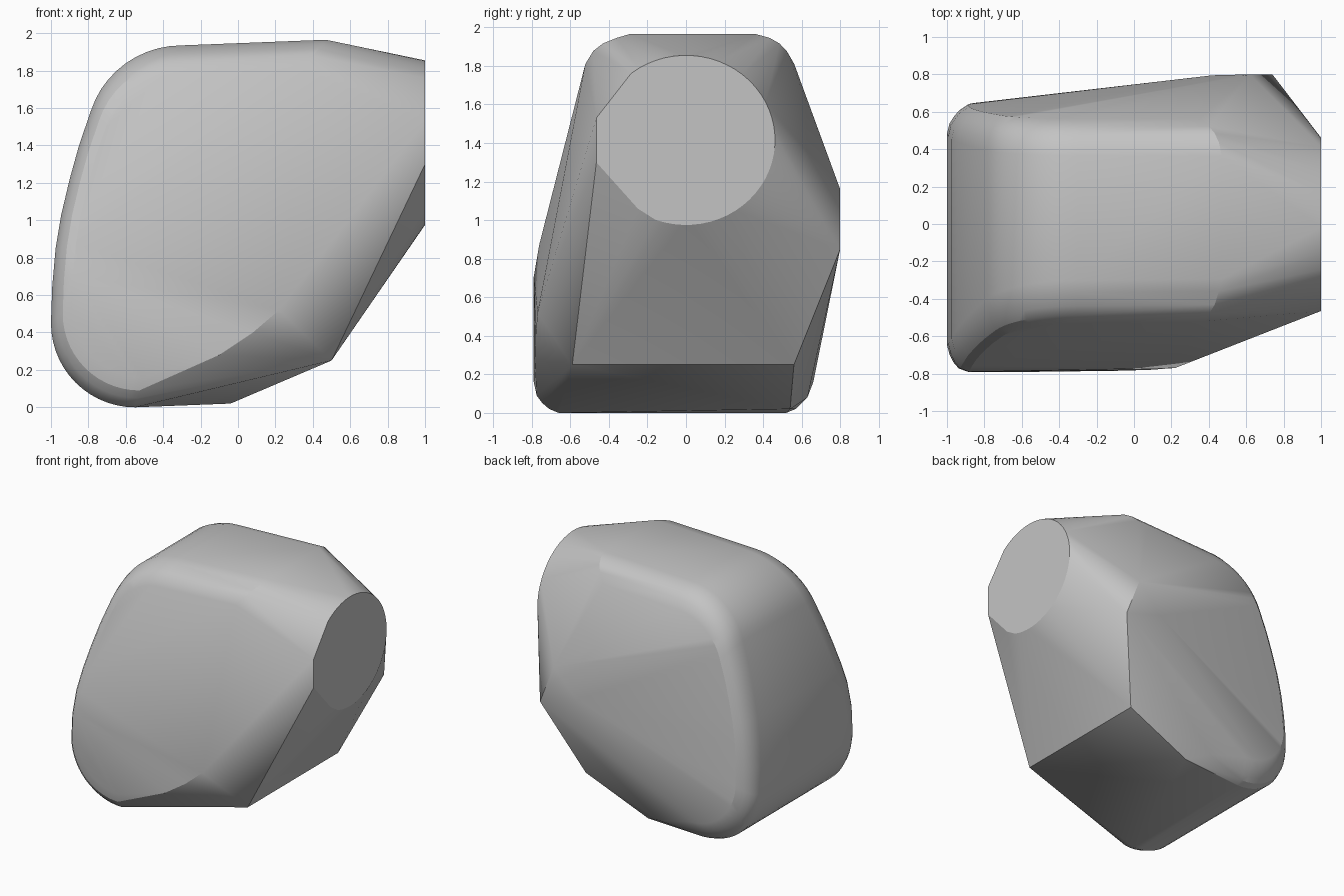
import bpy, bmesh, math
from mathutils import Vector

cube = bpy.data.objects.get("Cube")
if cube:
    bpy.data.objects.remove(cube, do_unlink=True)

points = []


def arc(cx, cz, rx, rz, start, end, steps):
    """Points of an elliptical arc, angles in degrees."""
    out = []
    for i in range(steps + 1):
        a = math.radians(start + (end - start) * i / steps)
        out.append((cx + rx * math.cos(a), cz + rz * math.sin(a)))
    return out


def front_y(z):
    """Leaning front plane, upright near the bottom."""
    return max(-0.79, -0.53 - 0.255 * (1.78 - z))


# Side outline: round lower corner, bowed left side, round upper corner, top
outline = arc(-0.55, 0.45, 0.45, 0.45, 270, 180, 14)
outline += [(-0.993, 0.65), (-0.975, 0.85), (-0.945, 1.03), (-0.9, 1.22), (-0.85, 1.4)]
outline += arc(-0.3, 1.435, 0.51, 0.5, 162, 90, 10)
outline += [(0.47, 1.965)]

# Outline repeated in inset steps to round the front and back rims
centre = Vector((-0.3, 1.0))
for shrink, front_off, front_lean, back, back_lean in (
        (1.0, 0.13, 0.03, 0.52, 0.08),
        (0.98, 0.08, 0.025, 0.57, 0.07),
        (0.95, 0.045, 0.01, 0.60, 0.06),
        (0.91, 0.015, 0.005, 0.635, 0.06),
        (0.84, 0.0, 0.0, 0.67, 0.06)):
    for p in outline:
        x, z = centre + (Vector(p) - centre) * shrink
        points.append((x, front_y(z) + front_off + front_lean * z, z))
        points.append((x, back - back_lean * z, z))

# Round end face on the left
points += [(1.0, y, z) for y, z in arc(0, 1.415, 0.462, 0.44, -110, 128, 40)]
points += [(1.0, -0.465, 1.53), (1.0, -0.465, 1.30), (1.0, -0.25, 1.06)]

# Lower front bulge
points += [(-0.1, -0.785, 0.28), (0.08, -0.78, 0.4), (0.22, -0.77, 0.52)]
# Lower corners and bottom edge
points += [(0.5, -0.59, 0.25), (0.5, 0.56, 0.25), (-0.04, 0.54, 0.02),
           (-0.2, 0.63, 0.08), (-0.45, 0.61, 0.07)]
# Back peak
points += [(0.42, 0.795, 0.95), (0.62, 0.8, 1.16), (0.74, 0.8, 0.85)]

# Wrap a convex skin around the points
bm = bmesh.new()
for p in points:
    bm.verts.new((p[0], p[1], max(0.0, p[2])))
bmesh.ops.remove_doubles(bm, verts=bm.verts, dist=0.0005)
bmesh.ops.convex_hull(bm, input=bm.verts)
loose = [v for v in bm.verts if not v.link_faces]
bmesh.ops.delete(bm, geom=loose, context='VERTS')
bmesh.ops.dissolve_limit(bm, angle_limit=math.radians(0.5), verts=bm.verts, edges=bm.edges)
bmesh.ops.recalc_face_normals(bm, faces=bm.faces)

mesh = bpy.data.meshes.new("rounded_block")
bm.to_mesh(mesh)
bm.free()
block = bpy.data.objects.new("rounded_block", mesh)
bpy.context.collection.objects.link(block)

# Plain grey
grey = bpy.data.materials.new("light_grey")
grey.use_nodes = True
colour = (0.55, 0.55, 0.55, 1.0)
grey.diffuse_color = colour
grey.node_tree.nodes["Principled BSDF"].inputs["Base Color"].default_value = colour
mesh.materials.append(grey)

bpy.ops.object.select_all(action='DESELECT')
block.select_set(True)
bpy.context.view_layer.objects.active = block
bpy.ops.object.shade_smooth_by_angle(angle=math.radians(22))
